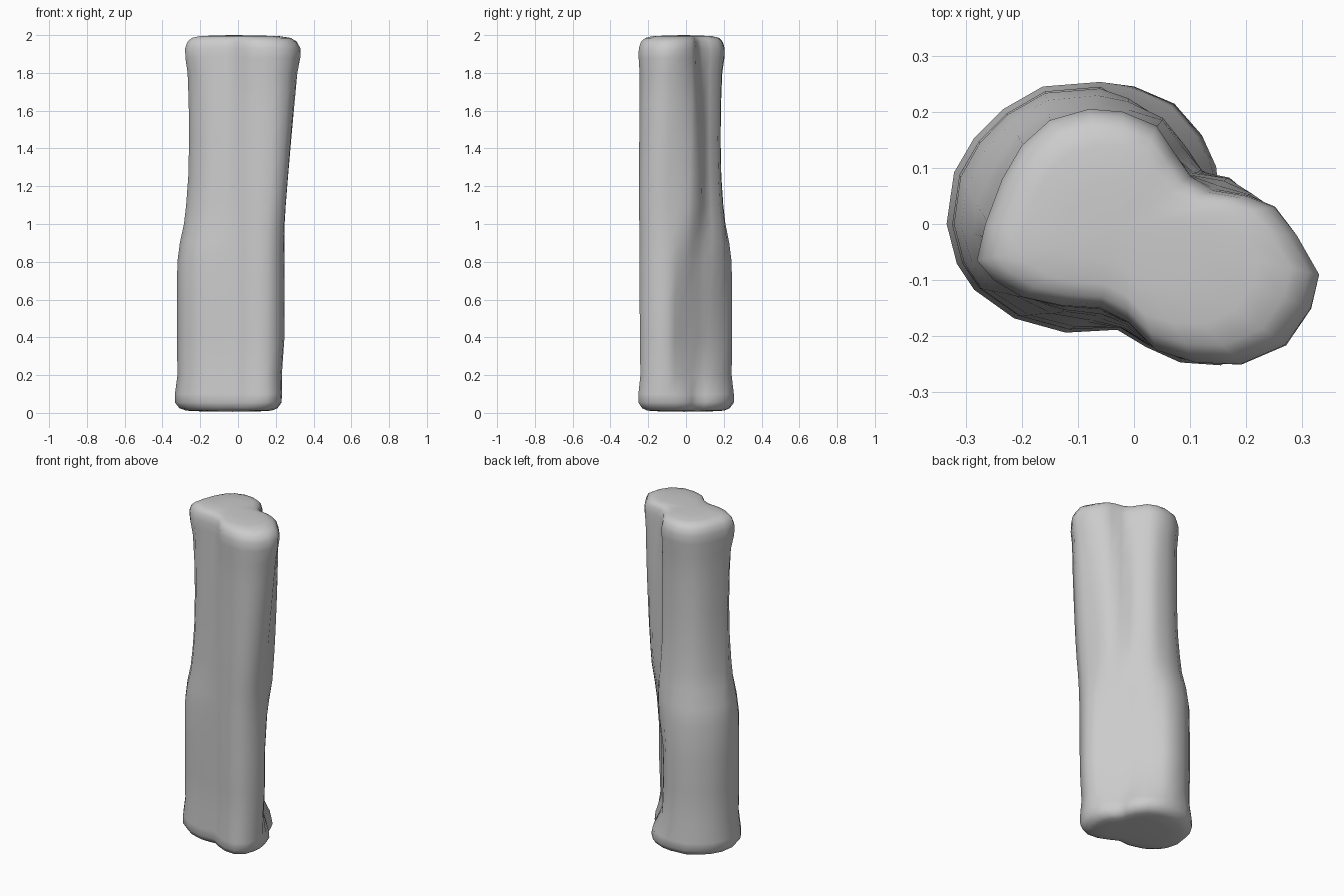
import bpy, bmesh

# Two-lobed cross-sections: wide foot and slimmer, longer head (matching order)
FOOT = [(.225, -.1), (.22, -.05), (.205, 0), (.175, .03), (.147, .06), (.143, .1),
        (.118, .155), (.07, .21), (0, .24), (-.06, .248), (-.16, .24), (-.23, .2),
        (-.28, .15), (-.315, .09), (-.328, 0), (-.31, -.07), (-.28, -.115), (-.21, -.165),
        (-.12, -.19), (-.03, -.185), (.02, -.215), (.08, -.242), (.15, -.247), (.2, -.21), (.22, -.15)]
HEAD = [(.33, -.09), (.29, -.02), (.25, .03), (.2, .05), (.14, .06), (.1, .085),
        (.07, .13), (.04, .175), (-.02, .2), (-.08, .205), (-.15, .185), (-.2, .14),
        (-.235, .08), (-.265, 0), (-.28, -.065), (-.25, -.1), (-.2, -.13), (-.13, -.145),
        (-.06, -.15), (-.01, -.175), (.04, -.225), (.11, -.247), (.19, -.25), (.27, -.215), (.315, -.15)]

# Offsets by point: flattened back right low down, fuller small lobe in the middle
LOW = {1: (-.012, -.017), 2: (-.033, -.022), 3: (-.033, -.004), 4: (-.03, .005),
       5: (-.053, -.005), 6: (-.05, -.03), 7: (-.038, -.038), 8: (-.018, -.02)}
MID = {2: (.015, .008), 3: (.028, .013), 4: (.033, .025), 5: (.01, .012),
       8: (0, -.012), 9: (0, -.015), 10: (0, -.008), 14: (.013, .035), 15: (.01, .018),
       16: (.004, -.005), 17: (0, -.016), 18: (0, -.02), 19: (0, -.012),
       22: (.01, -.007), 23: (.012, -.013), 24: (.008, -.008)}

# Height, overall scale, blend to head for big and small lobe, low and mid amounts
RINGS = [(.008, .55, 0, 0, 0, 0), (.012, .82, 0, 0, 0, 0), (.025, .94, 0, 0, 0, 0),
         (.055, 1.02, 0, 0, 0, 0), (.1, 1.02, 0, .03, .15, 0), (.2, .975, 0, .13, .85, 0),
         (.4, .985, 0, .24, 1, 0), (.6, .99, .02, .22, .95, 0), (.8, .99, .06, .22, .5, .1),
         (.9, .985, .25, .23, .25, .3), (1.0, .98, .6, .26, 0, .6), (1.1, .98, .78, .32, 0, .85),
         (1.25, .975, .95, .45, 0, 1), (1.45, .965, 1, .65, 0, 1), (1.65, .965, 1, .83, 0, .8),
         (1.8, .97, 1, .95, 0, .45), (1.88, 1, 1, 1, 0, .1), (1.93, 1, 1, 1, 0, 0),
         (1.965, .95, 1, 1, 0, 0), (1.985, .86, 1, 1, 0, 0), (1.994, .7, 1, 1, 0, 0),
         (1.998, .4, 1, 1, 0, 0)]


def ring_points(z, scale, big, small, low, mid):
    cx, cy = -.03, -.01
    for i, (a, b) in enumerate(zip(FOOT, HEAD)):
        w = big if 5 <= i <= 18 else small
        if i in (4, 19):
            w = (big + small) / 2
        x, y = (p + (q - p) * w for p, q in zip(a, b))
        for table, amount in ((LOW, low), (MID, mid)):
            dx, dy = table.get(i, (0, 0))
            x, y = x + dx * amount, y + dy * amount
        yield cx + (x - cx) * scale, cy + (y - cy) * scale, z


# Loft the sections into one column
bm = bmesh.new()
loops = [[bm.verts.new(p) for p in ring_points(*r)] for r in RINGS]
n = len(FOOT)
for lo, hi in zip(loops, loops[1:]):
    for i in range(n):
        j = (i + 1) % n
        bm.faces.new((lo[i], lo[j], hi[j], hi[i]))

# Close both ends with fans
for loop, z in ((loops[0], .006), (loops[-1], 2.0)):
    hub = bm.verts.new((-.03, -.01, z))
    for i in range(n):
        bm.faces.new((loop[i], loop[(i + 1) % n], hub))
bmesh.ops.recalc_face_normals(bm, faces=bm.faces)
for f in bm.faces:
    f.smooth = True

mesh = bpy.data.meshes.new("twisted_column")
bm.to_mesh(mesh)
bm.free()
column = bpy.data.objects.new("twisted_column", mesh)
bpy.context.collection.objects.link(column)
